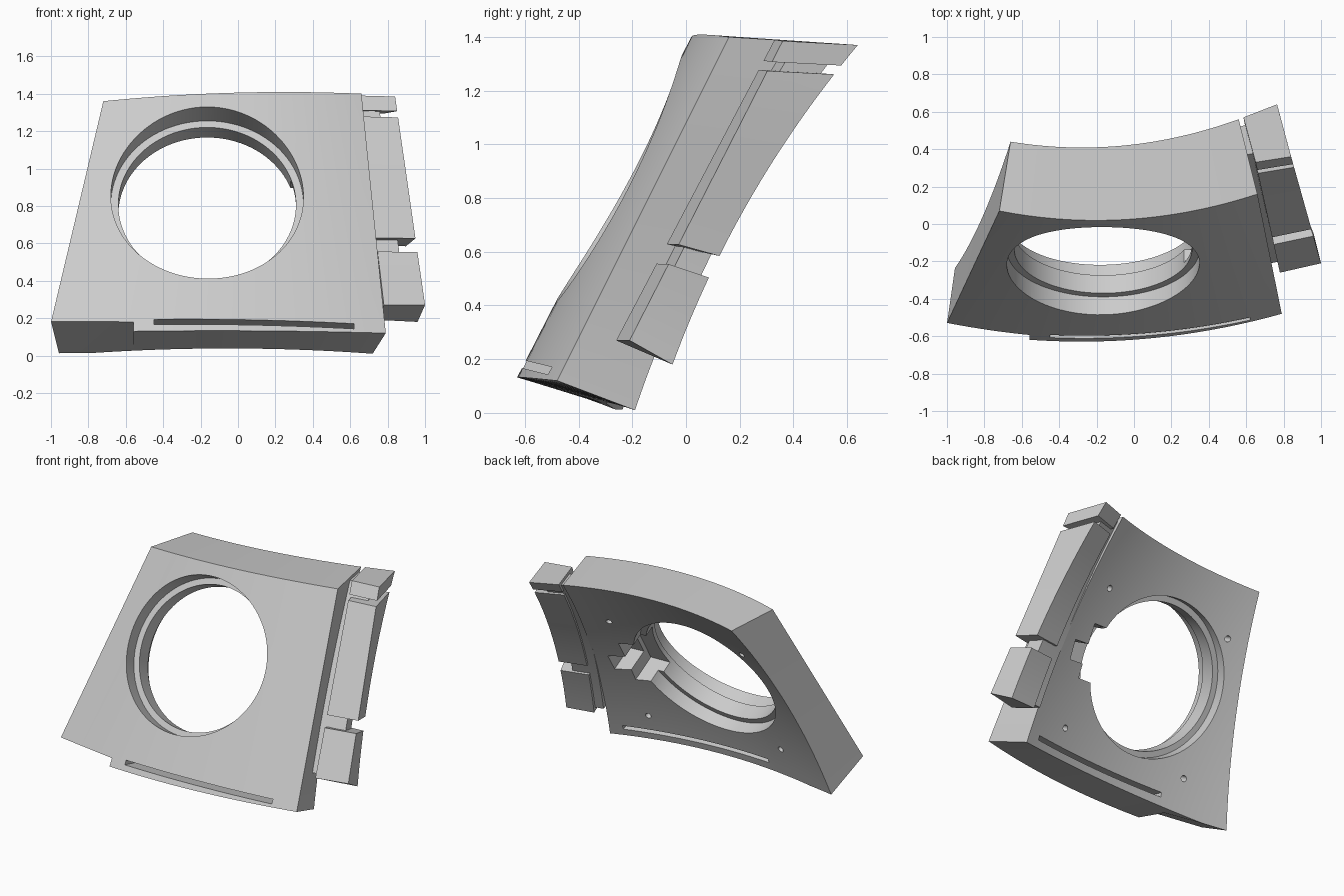
import bpy, bmesh, math
from mathutils import Vector, Matrix

cube = bpy.data.objects.get("Cube")
if cube:
    bpy.data.objects.remove(cube, do_unlink=True)

grey = bpy.data.materials.new("light_grey")
grey.use_nodes = True
grey.diffuse_color = (0.6, 0.6, 0.6, 1)
grey.node_tree.nodes["Principled BSDF"].inputs["Base Color"].default_value = (0.6, 0.6, 0.6, 1)


def make_object(name, bm):
    bmesh.ops.recalc_face_normals(bm, faces=bm.faces)
    mesh = bpy.data.meshes.new(name)
    bm.to_mesh(mesh)
    bm.free()
    mesh.materials.append(grey)
    obj = bpy.data.objects.new(name, mesh)
    bpy.context.scene.collection.objects.link(obj)
    return obj


def arc(pts, u):
    """Parabola through the start, middle and end points."""
    a, m, c = pts
    return a * (1 - u) * (1 - 2 * u) + m * 4 * u * (1 - u) + c * u * (2 * u - 1)


def edge(start, end, middle=None):
    a, c = Vector(start), Vector(end)
    return a, Vector(middle) if middle else (a + c) / 2, c


def block(name, edges, us=(0, 1), vs=(0, 1), ws=(0, 1), nu=1, nv=12, sag=0.07):
    """Thick patch between four edges; its rear is hollowed along the height."""
    front_low, front_top, back_low, back_top = edges
    hollow = Vector((0, -0.89, 0.45)) * sag

    def point(u, v, w):
        front = arc(front_low, u).lerp(arc(front_top, u), v)
        back = arc(back_low, u).lerp(arc(back_top, u), v) + hollow * 4 * v * (1 - v)
        return front.lerp(back, w)

    bm = bmesh.new()
    grids = []
    for w in ws:
        grids.append([[bm.verts.new(point(us[0] + (us[1] - us[0]) * i / nu,
                                          vs[0] + (vs[1] - vs[0]) * j / nv, w))
                       for j in range(nv + 1)] for i in range(nu + 1)])
    for g in grids:
        for i in range(nu):
            for j in range(nv):
                bm.faces.new((g[i][j], g[i + 1][j], g[i + 1][j + 1], g[i][j + 1]))
    f, b = grids
    for i in range(nu):
        for j in (0, nv):
            bm.faces.new((f[i][j], f[i + 1][j], b[i + 1][j], b[i][j]))
    for j in range(nv):
        for i in (0, nu):
            bm.faces.new((f[i][j], f[i][j + 1], b[i][j + 1], b[i][j]))
    return make_object(name, bm)


def smooth(obj):
    bpy.ops.object.select_all(action='DESELECT')
    obj.select_set(True)
    bpy.context.view_layer.objects.active = obj
    bpy.ops.object.shade_smooth_by_angle(angle=math.radians(25))


# Curved main panel
panel = block("curved_panel", (
    edge((-1.014, -0.56, 0.12), (0.79, -0.48, 0.12), (-0.11, -0.625, 0.133)),
    edge((-0.72, 0.07, 1.36), (0.66, 0.16, 1.40), (-0.03, 0.025, 1.405)),
    edge((-0.96, -0.24, 0.0), (0.72, -0.19, 0.01), (-0.12, -0.295, 0.038)),
    edge((-0.66, 0.44, 1.335), (0.56, 0.56, 1.375), (-0.05, 0.42, 1.375))),
    nu=32, nv=24)

# Frame of the round opening: x across, y up the panel, z out of the front
up = Vector((0, 0.49, 0.87)).normalized()
out = Vector((1, 0, 0)).cross(up)
frame = Matrix((Vector((1, 0, 0)), up, out)).transposed().to_4x4()
frame.translation = (-0.165, -0.25, 0.87)
cutters = []


def cut_cylinder(radius, near, far, x=0, y=0, sides=96):
    bm = bmesh.new()
    bmesh.ops.create_cone(bm, cap_ends=True, segments=sides, radius1=radius,
                          radius2=radius, depth=far - near)
    bm.transform(frame @ Matrix.Translation((x, y, -(near + far) / 2)))
    cutters.append(make_object("cutter", bm))


def cut_box(matrix, size):
    bm = bmesh.new()
    bmesh.ops.create_cube(bm, size=1)
    bm.transform(matrix @ Matrix.Diagonal((*size, 1)))
    cutters.append(make_object("cutter", bm))


def cut_notch(angle, inner, outer, width, near):
    far = 0.7
    place = (frame @ Matrix.Rotation(math.radians(angle), 4, 'Z')
             @ Matrix.Translation(((inner + outer) / 2, 0, -(near + far) / 2)))
    cut_box(place, (outer - inner, width, far - near))


# Stepped bore with an inner lip
cut_cylinder(0.515, -0.5, 0.13)
cut_cylinder(0.475, -0.6, 0.8)
cut_cylinder(0.515, 0.24, 0.75)

# Rear notches around the bore
cut_notch(-2, 0.3, 0.59, 0.36, 0.16)
cut_notch(-4, 0.3, 0.71, 0.13, 0.19)
cut_notch(232, 0.3, 0.62, 0.16, 0.17)

# Blind screw holes in the rear
for x in (-0.42, 0.58):
    for y in (-0.53, 0.4):
        cut_cylinder(0.02, 0.21, 0.7, x, y, 16)

# Long slot near the lower edge
cut_box(Matrix.Translation((0.085, -0.45, 0.143)) @ Matrix.Rotation(-0.24, 4, 'X'),
        (1.07, 0.9, 0.03))

# Shortened lower corner
bm = bmesh.new()
for x, shift in ((-1.2, 0.03), (-0.56, -0.07)):
    for y, z in ((-0.8, 0.335), (-0.1, -0.06), (-0.8, -0.3), (-0.1, -0.3)):
        bm.verts.new((x, y + shift, z))
bmesh.ops.convex_hull(bm, input=bm.verts)
cutters.append(make_object("cutter", bm))

for cutter in cutters:
    cutter.hide_render = True
    mod = panel.modifiers.new("cut", 'BOOLEAN')
    mod.operation = 'DIFFERENCE'
    mod.solver = 'EXACT'
    mod.object = cutter
bpy.context.view_layer.update()
cut_mesh = bpy.data.meshes.new_from_object(
    panel.evaluated_get(bpy.context.evaluated_depsgraph_get()))
panel.modifiers.clear()
panel.data = cut_mesh
cut_mesh.materials.clear()
cut_mesh.materials.append(grey)
for cutter in cutters:
    bpy.data.objects.remove(cutter, do_unlink=True)
smooth(panel)

# Side rail in three lengths, joined to the panel by a recessed core
rail = (edge((0.78, -0.26, 0.27), (1.0, -0.21, 0.27)),
        edge((0.65, 0.33, 1.39), (0.84, 0.36, 1.385)),
        edge((0.76, -0.07, 0.19), (0.96, -0.05, 0.18)),
        edge((0.585, 0.57, 1.375), (0.765, 0.64, 1.37)))
for name, low, high in (("rail_lower", 0, 0.255), ("rail_middle", 0.32, 0.9),
                        ("rail_upper", 0.93, 1)):
    smooth(block(name, rail, vs=(low, high), sag=0.06))
smooth(block("rail_core", rail, us=(-0.3, 0.6), vs=(0.02, 0.98), ws=(0.25, 0.9), sag=0.06))
